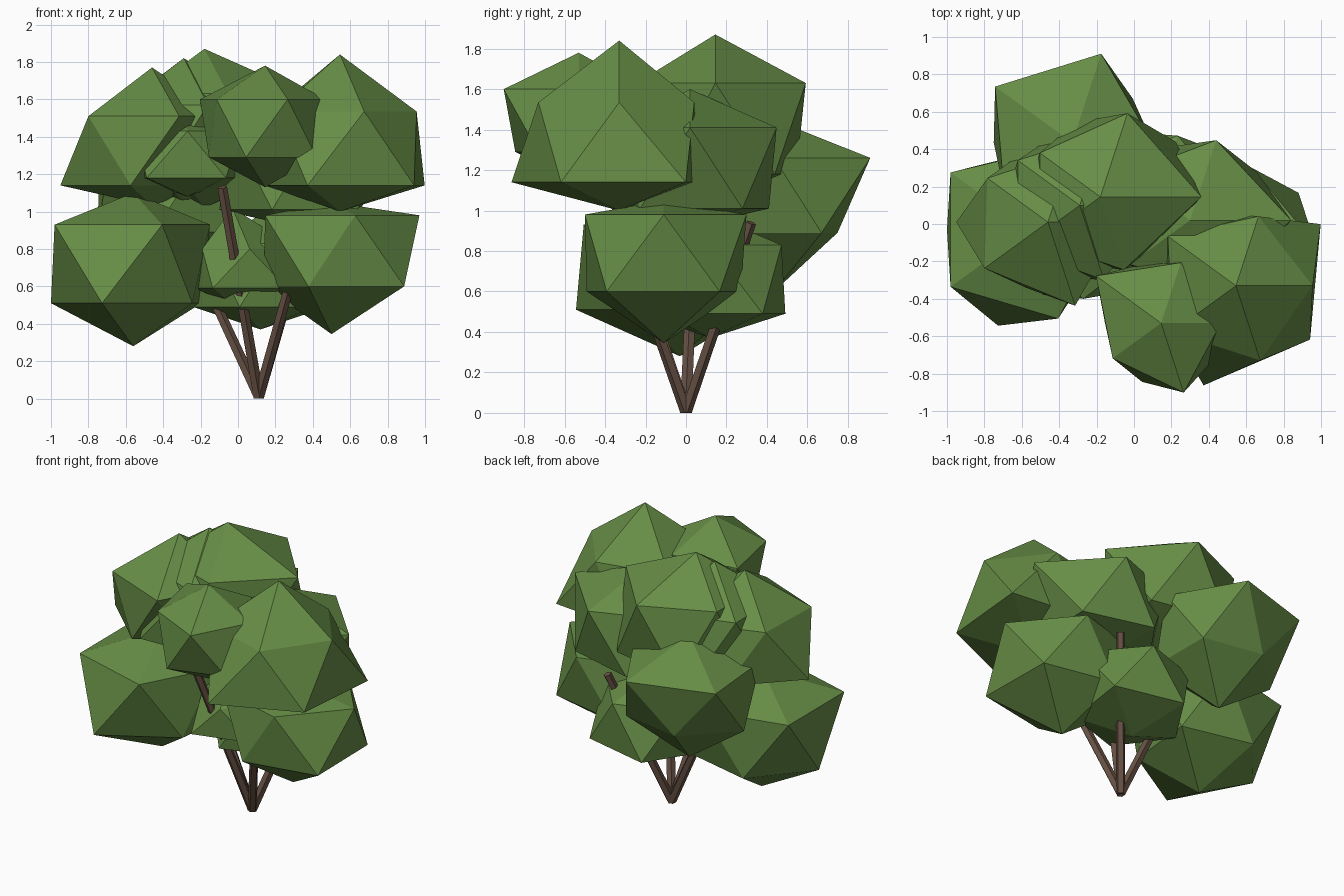
import bpy, bmesh, math
from mathutils import Vector

cube = bpy.data.objects.get("Cube")
if cube:
    bpy.data.objects.remove(cube, do_unlink=True)


def make_material(name, rgb):
    material = bpy.data.materials.new(name)
    material.use_nodes = True
    color = (*rgb, 1)
    material.diffuse_color = color
    shader = next(n for n in material.node_tree.nodes if n.type == 'BSDF_PRINCIPLED')
    shader.inputs["Base Color"].default_value = color
    shader.inputs["Roughness"].default_value = 0.9
    return material


leaf_green = make_material("leaf_green", (.135, .27, .062))
bark_brown = make_material("bark_brown", (.14, .085, .06))


def finish(name, bm, material):
    bmesh.ops.recalc_face_normals(bm, faces=bm.faces[:])
    mesh = bpy.data.meshes.new(name)
    bm.to_mesh(mesh)
    bm.free()
    mesh.materials.append(material)
    obj = bpy.data.objects.new(name, mesh)
    bpy.context.collection.objects.link(obj)
    return obj


def ring(bm, x, y, z, radii, start):
    """Five points around a centre, each with its own radius."""
    points = []
    for i, radius in enumerate(radii):
        angle = math.radians(start) + i * math.tau / len(radii)
        points.append(bm.verts.new((x + radius * math.cos(angle),
                                    y + radius * math.sin(angle), z)))
    return points


def leaf_clump(name, center, heights, upper_radii, lower_radii, turn=0):
    """Uneven twenty-sided clump: top point, two offset rings, bottom point."""
    x, y = center
    top_z, upper_z, lower_z, bottom_z = heights
    bm = bmesh.new()
    top = bm.verts.new((x, y, top_z))
    bottom = bm.verts.new((x, y, bottom_z))
    upper = ring(bm, x, y, upper_z, upper_radii, turn)
    lower = ring(bm, x, y, lower_z, lower_radii, turn + 36)
    for i in range(len(upper)):
        j = (i + 1) % len(upper)
        bm.faces.new((top, upper[i], upper[j]))
        bm.faces.new((upper[i], lower[i], upper[j]))
        bm.faces.new((lower[i], lower[j], upper[j]))
        bm.faces.new((bottom, lower[j], lower[i]))
    return finish(name, bm, leaf_green)


def branch(name, tip, thickness=.03):
    """Straight tapered five-sided limb growing from the shared foot."""
    foot = Vector((.11, 0, .01))
    tip = Vector(tip)
    axis = tip - foot
    bm = bmesh.new()
    bmesh.ops.create_cone(bm, cap_ends=True, segments=5, radius1=thickness,
                          radius2=thickness * .9, depth=axis.length)
    turn = axis.to_track_quat('Z', 'Y').to_matrix()
    bmesh.ops.rotate(bm, verts=bm.verts[:], cent=(0, 0, 0), matrix=turn)
    bmesh.ops.translate(bm, verts=bm.verts[:], vec=(foot + tip) / 2)
    for vert in bm.verts:
        vert.co.z = max(vert.co.z, 0)
    return finish(name, bm, bark_brown)


# Lower tier of foliage
leaf_clump("lower_right_leaves", (-.56, -.03), (1.1, .93, .51, .28),
           (.41, .46, .52, .52, .5), (.45, .4, .44, .54, .39))
leaf_clump("lower_left_leaves", (.5, -.11), (1.05, .98, .6, .345),
           (.47, .43, .44, .44, .41), (.47, .4, .36, .4, .48))
leaf_clump("inner_front_leaves", (-.03, 0), (1.02, .8, .59, .5),
           (.35, .3, .2, .2, .3), (.3, .3, .2, .34, .36))
leaf_clump("inner_back_leaves", (.12, .12), (.98, .83, .49, .37),
           (.41, .37, .36, .34, .34), (.44, .39, .36, .36, .36))

# Middle tier of foliage
leaf_clump("back_leaves", (-.33, .435), (1.45, 1.26, .89, .6),
           (.43, .5, .51, .45, .4), (.4, .33, .42, .4, .4))
leaf_clump("inner_left_leaves", (.3, .02), (1.6, 1.41, 1.01, .92),
           (.54, .45, .42, .4, .4), (.44, .41, .4, .38, .42))
leaf_clump("inner_right_leaves", (-.27, -.08), (1.53, 1.43, 1.18, 1.08),
           (.3, .3, .3, .3, .32), (.3, .3, .3, .37, .35), turn=-18)

# Crown
leaf_clump("upper_left_leaves", (.545, -.33), (1.84, 1.535, 1.14, 1.0),
           (.41, .39, .45, .42, .42), (.56, .41, .4, .56, .49))
leaf_clump("upper_front_leaves", (.145, -.53), (1.78, 1.6, 1.29, 1.13),
           (.32, .34, .43, .32, .39), (.34, .33, .3, .33, .34))
leaf_clump("upper_right_leaves", (-.46, .01), (1.77, 1.51, 1.14, 1.03),
           (.4, .4, .4, .42, .47), (.35, .4, .49, .37, .2))
leaf_clump("crown_leaves", (-.18, .145), (1.87, 1.63, 1.18, 1.02),
           (.54, .47, .4, .4, .41), (.5, .42, .4, .38, .4))
leaf_clump("crown_side_leaves", (-.29, .1), (1.82, 1.57, 1.18, 1.05),
           (.4, .4, .41, .4, .42), (.4, .4, .4, .4, .29))

# Limbs fanning out from the foot
branch("right_branch", (-.21, .03, .7))
branch("front_left_branch", (.29, -.23, .66))
branch("back_left_branch", (.38, .32, .94))
branch("front_branch", (-.085, -.38, 1.13))
